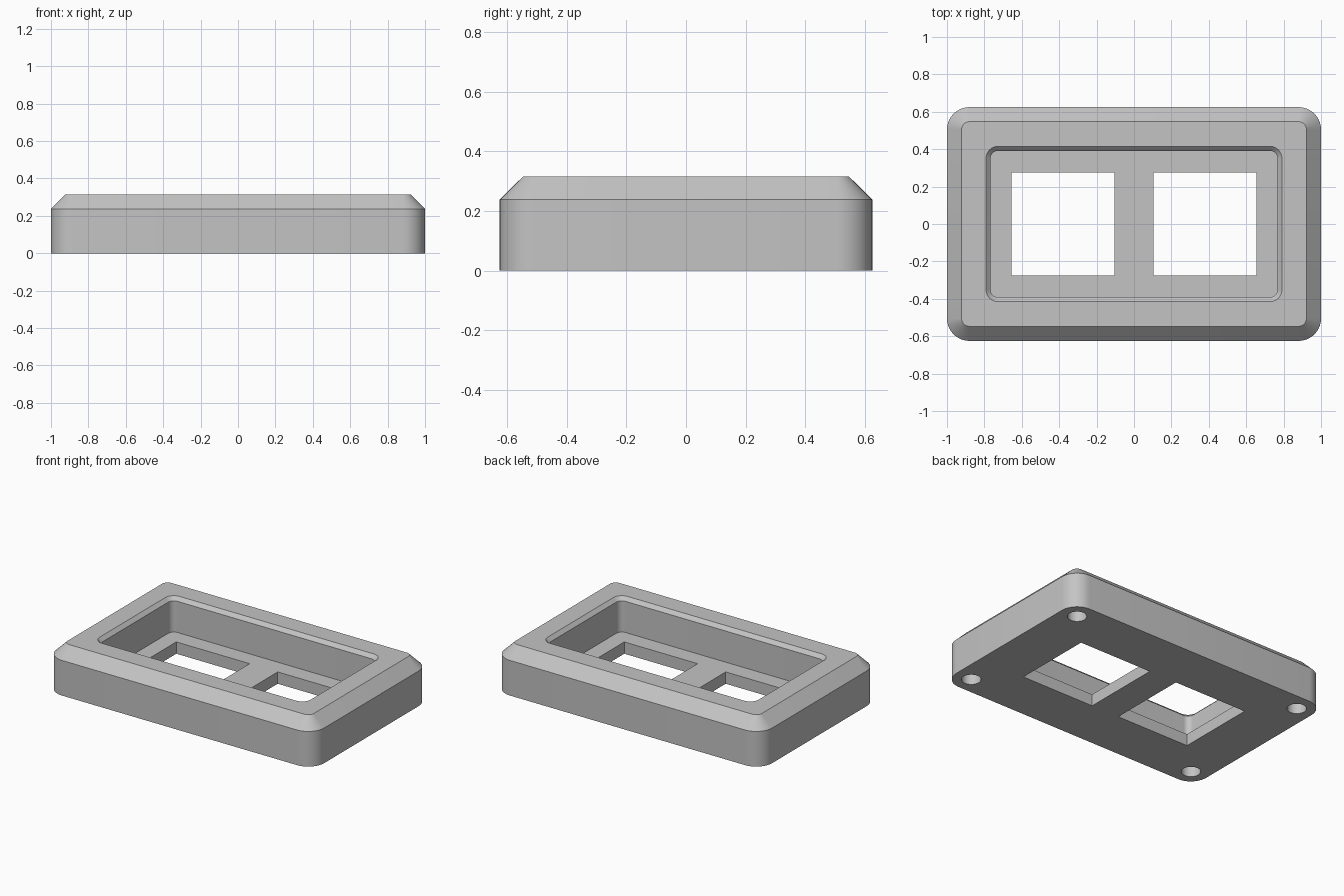
import bpy, bmesh
from math import cos, sin, pi, radians

default = bpy.data.objects.get("Cube")
if default:
    bpy.data.objects.remove(default, do_unlink=True)

grey = bpy.data.materials.new("plain grey")
grey.use_nodes = True
colour = (0.55, 0.55, 0.55, 1)
grey.diffuse_color = colour
grey.node_tree.nodes["Principled BSDF"].inputs["Base Color"].default_value = colour


def rounded_rect(hx, hy, r, steps=10):
    """Counter-clockwise outline; a zero radius gives a plain rectangle."""
    if r == 0:
        return [(hx, hy), (-hx, hy), (-hx, -hy), (hx, -hy)]
    points = []
    for i, (sx, sy) in enumerate([(1, 1), (-1, 1), (-1, -1), (1, -1)]):
        for k in range(steps + 1):
            a = (i + k / steps) * pi / 2
            points.append((sx * (hx - r) + r * cos(a), sy * (hy - r) + r * sin(a)))
    return points


def loft(name, levels, centre=(0, 0)):
    """Closed solid through stacked outlines (half x, half y, radius, z)."""
    bm = bmesh.new()
    rings = [[bm.verts.new((x + centre[0], y + centre[1], z))
              for x, y in rounded_rect(hx, hy, r)] for hx, hy, r, z in levels]
    n = len(rings[0])
    for low, high in zip(rings, rings[1:]):
        for i in range(n):
            j = (i + 1) % n
            bm.faces.new((low[i], low[j], high[j], high[i]))
    bm.faces.new(rings[0][::-1])
    bm.faces.new(rings[-1])
    bmesh.ops.recalc_face_normals(bm, faces=bm.faces)
    mesh = bpy.data.meshes.new(name)
    bm.to_mesh(mesh)
    bm.free()
    mesh.materials.append(grey)
    obj = bpy.data.objects.new(name, mesh)
    bpy.context.collection.objects.link(obj)
    return obj


# Outer shell with rounded corners and a chamfered top
frame = loft("frame_housing", [(1, 0.625, 0.12, 0), (1, 0.625, 0.12, 0.238),
                               (0.922, 0.547, 0.042, 0.315)])

# Pocket with a small chamfered lip
cutters = [loft("pocket_cutter", [(0.767, 0.391, 0.04, 0.08), (0.767, 0.391, 0.04, 0.291),
                                  (0.811, 0.435, 0.084, 0.335)])]

# Two square windows through the floor
for side in (-1, 1):
    cutters.append(loft("window_cutter", [(0.275, 0.275, 0, -0.1), (0.275, 0.275, 0, 0.2)],
                        (side * 0.38, 0)))

# Blind round holes under the corners
for sx in (-1, 1):
    for sy in (-1, 1):
        bpy.ops.mesh.primitive_cylinder_add(vertices=32, radius=0.06, depth=0.4,
                                            location=(sx * 0.88, sy * 0.505, 0))
        hole = bpy.context.object
        hole.name = "corner_hole_cutter"
        hole.data.materials.append(grey)
        cutters.append(hole)

# Cut everything out, then drop the cutters
bpy.ops.object.select_all(action='DESELECT')
bpy.context.view_layer.objects.active = frame
frame.select_set(True)
for cutter in cutters:
    cutter.hide_render = True
    mod = frame.modifiers.new("cut", 'BOOLEAN')
    mod.operation = 'DIFFERENCE'
    mod.solver = 'EXACT'
    mod.object = cutter
    bpy.ops.object.modifier_apply(modifier=mod.name)
    bpy.data.objects.remove(cutter, do_unlink=True)

bpy.ops.object.shade_smooth_by_angle(angle=radians(30))
